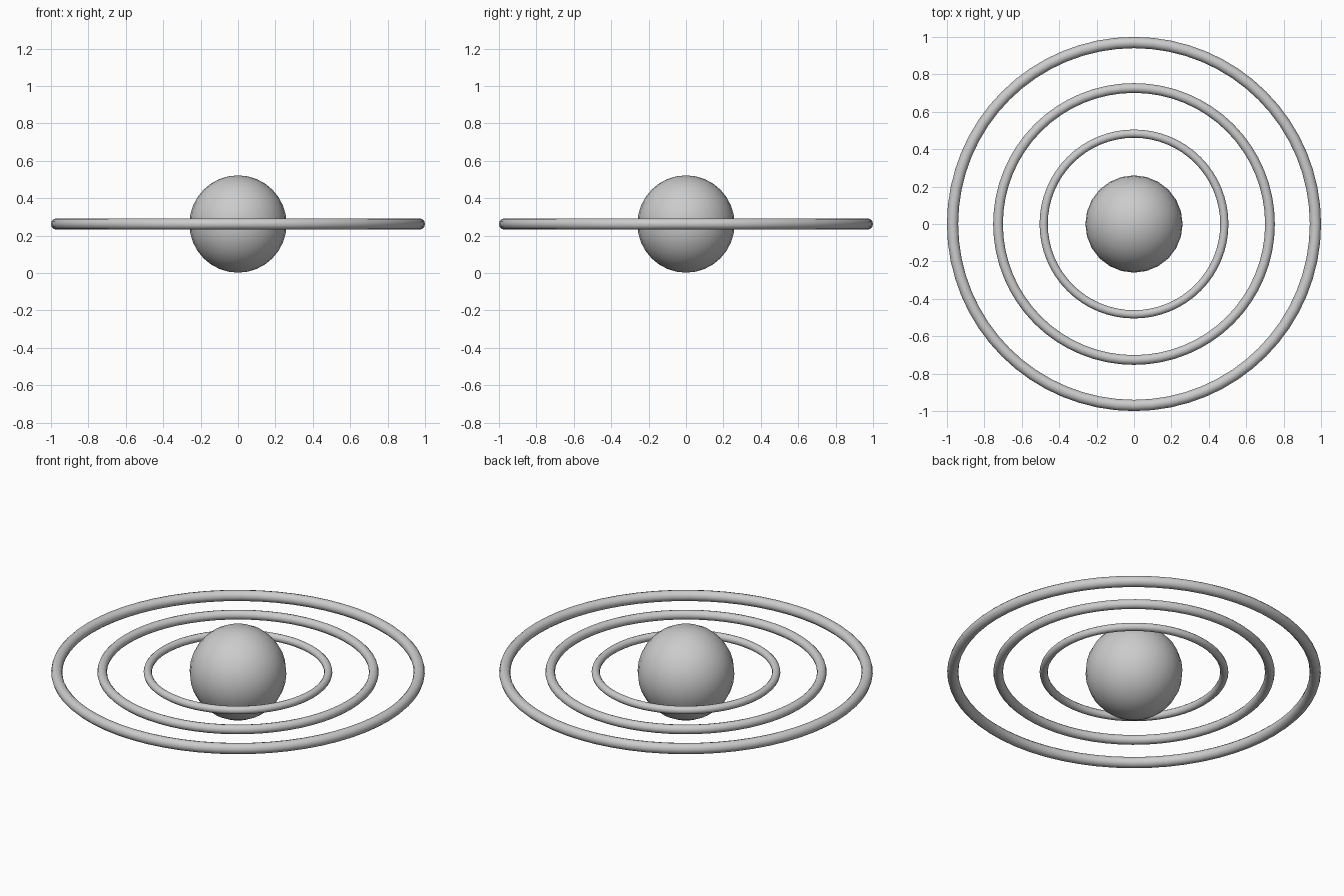
import bpy
from math import radians

if "Cube" in bpy.data.objects:
    bpy.data.objects.remove(bpy.data.objects["Cube"])

CENTRE_Z = 0.262


def finish(name):
    obj = bpy.context.object
    obj.name = name
    bpy.ops.object.shade_smooth_by_angle(angle=radians(60))
    return obj


def ring(name, outer, tube):
    bpy.ops.mesh.primitive_torus_add(
        location=(0, 0, CENTRE_Z), major_radius=outer - tube, minor_radius=tube,
        major_segments=64, minor_segments=12)
    return finish(name)


# Central ball
bpy.ops.mesh.primitive_uv_sphere_add(
    segments=24, ring_count=16, radius=0.26, location=(0, 0, CENTRE_Z))
finish("planet_ball")

# Concentric flat-lying rings, each a little thinner toward the middle
for name, outer, tube in (("outer_ring", 1.0, 0.030),
                          ("middle_ring", 0.753, 0.026),
                          ("inner_ring", 0.505, 0.022)):
    ring(name, outer, tube)
